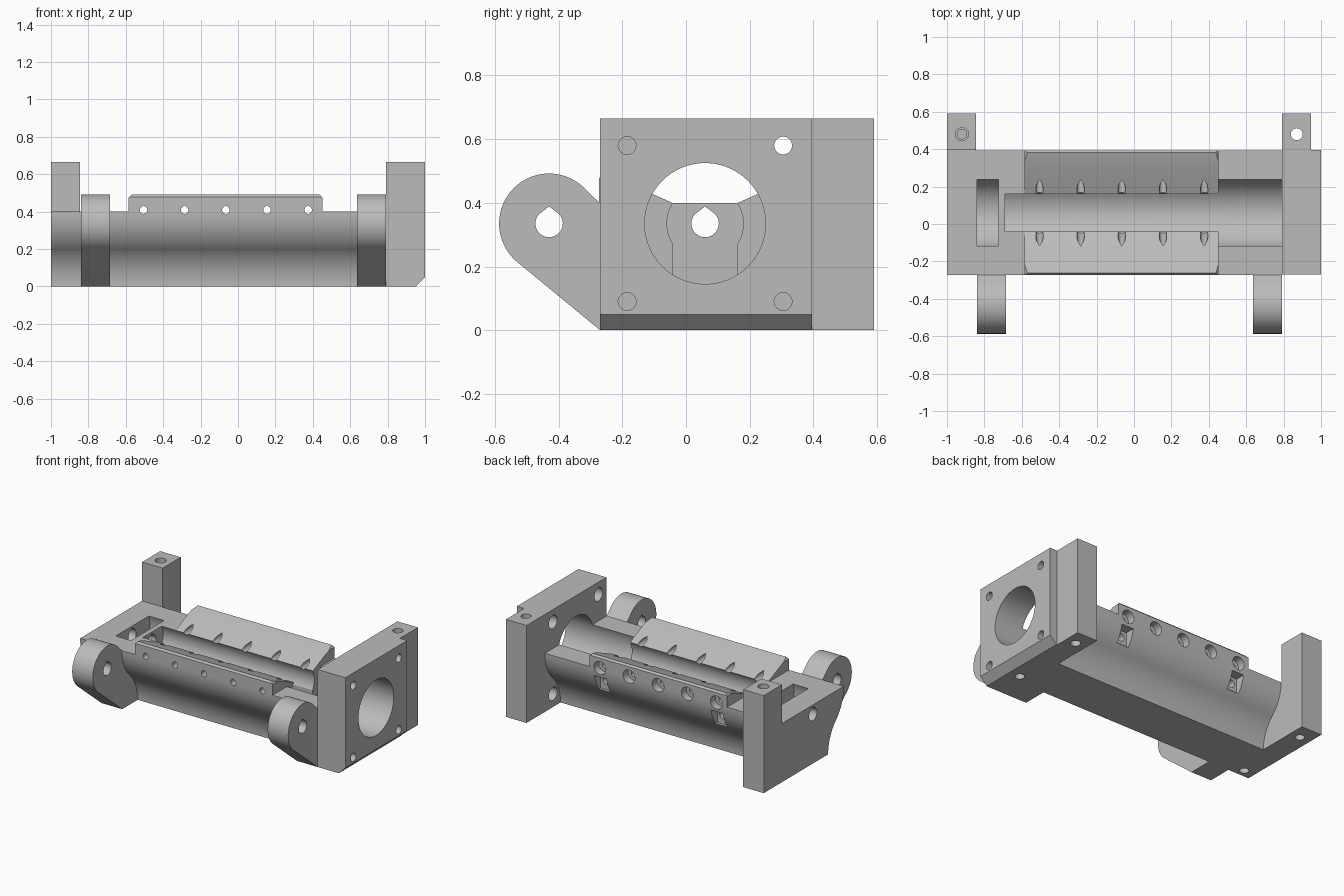
import bpy, bmesh, math

cube = bpy.data.objects.get("Cube")
if cube:
    bpy.data.objects.remove(cube, do_unlink=True)

grey = bpy.data.materials.new("Plain grey")
grey.use_nodes = True
COLOR = (0.5, 0.5, 0.5, 1)
grey.diffuse_color = COLOR
grey.node_tree.nodes["Principled BSDF"].inputs["Base Color"].default_value = COLOR

CY, CZ = 0.06, 0.335            # axis of the main bore
TOP, BODY_TOP = 0.665, 0.4
FRONT, BACK, REAR = -0.27, 0.395, 0.59


def arc(u, v, r, start, end, n=24):
    angles = [math.radians(start + (end - start) * i / n) for i in range(n + 1)]
    return [(u + r * math.cos(a), v + r * math.sin(a)) for a in angles]


def circle(u, v, r, n=40):
    return arc(u, v, r, 0, 360, n)[:-1]


def teardrop(u, v, r):
    return arc(u, v, r, 135, 405, 30) + [(u, v + r * 1.25)]


def rect(u0, u1, v0, v1):
    return [(u0, v0), (u1, v0), (u1, v1), (u0, v1)]


def prism(name, points, axis, a, b):
    """Extrude a 2D outline along an axis from a to b."""
    place = {"x": lambda u, v, w: (w, u, v),
             "y": lambda u, v, w: (u, w, v),
             "z": lambda u, v, w: (u, v, w)}[axis]
    bm = bmesh.new()
    low = [bm.verts.new(place(u, v, a)) for u, v in points]
    high = [bm.verts.new(place(u, v, b)) for u, v in points]
    bm.faces.new(low)
    bm.faces.new(high[::-1])
    for i in range(len(points)):
        j = (i + 1) % len(points)
        bm.faces.new((low[i], low[j], high[j], high[i]))
    bmesh.ops.recalc_face_normals(bm, faces=bm.faces)
    mesh = bpy.data.meshes.new(name)
    bm.to_mesh(mesh)
    bm.free()
    mesh.materials.append(grey)
    obj = bpy.data.objects.new(name, mesh)
    bpy.context.scene.collection.objects.link(obj)
    return obj


def finish(obj, cuts=()):
    """Subtract each (outline, axis, a, b) cut, then shade."""
    for cut in cuts:
        cutter = prism("cutter", *cut)
        cutter.hide_render = True
        mod = obj.modifiers.new("cut", "BOOLEAN")
        mod.operation, mod.solver, mod.object = "DIFFERENCE", "EXACT", cutter
        bpy.context.view_layer.update()
        graph = bpy.context.evaluated_depsgraph_get()
        mesh = bpy.data.meshes.new_from_object(obj.evaluated_get(graph))
        obj.modifiers.clear()
        obj.data = mesh
        bpy.data.objects.remove(cutter, do_unlink=True)
    for other in bpy.context.selected_objects:
        other.select_set(False)
    obj.select_set(True)
    bpy.context.view_layer.objects.active = obj
    bpy.ops.object.shade_smooth_by_angle(angle=math.radians(25))


# Shared cuts
bore = (circle(CY, CZ, 0.19, 64), "x", 0.45, 1.1)
screw_x = [-0.505 + 0.22 * i for i in range(5)]
screws = [(teardrop(x, 0.408, 0.02), "y", -0.5, 0.5) for x in screw_x]
counterbores = [(circle(x, 0.41, 0.045), "y", 0.34, 0.5) for x in screw_x]

# Cradle body: S-curved flanks over a narrow foot
R, HALF = 0.278, 0.333
flank = arc(HALF - R, BODY_TOP, R, 0, -46) + arc(HALF - R + 2 * R * math.cos(math.radians(46)), 0, R, 134, 180)[1:]
flank[-1] = (flank[-1][0], 0)
outline = [(CY + h, z) for h, z in flank] + [(CY - h, z) for h, z in reversed(flank)]
body = prism("cradle_body", outline, "x", -1, 0.79)
wall = arc(0, CZ, 0.19, -90, -58, 12) + arc(0, CZ, 0.12, -33.5, 33.5, 16) + [(0.1, 0.5)]
trough = [(CY + h, z) for h, z in wall] + [(CY - h, z) for h, z in reversed(wall[1:])]
cuts = [bore,
        (trough, "x", -0.69, 0.46),
        (circle(CY, CZ, 0.19, 64), "x", -0.84, -0.725),
        (rect(CY - 0.178, CY + 0.178, 0.38, 0.5), "x", -0.84, -0.725),
        (teardrop(CY, CZ, 0.043), "x", -1.1, -0.6),
        (circle(-0.92, -0.05, 0.03), "z", -0.1, 0.1)]
for x in (screw_x[0], screw_x[-1]):
    cuts += [(rect(x - 0.045, x + 0.045, 0.235, 0.345), "y", 0.32, 0.5),
             (circle(x, 0.3, 0.028), "y", 0.2, 0.5)]
finish(body, cuts + screws + counterbores)

# Clamp jaws, mirrored about the bore axis, with chamfered top ends
jaw = [(0.103, 0.4), (0.175, 0.432), (0.23, 0.456), (0.275, 0.474), (0.31, 0.486),
       (0.322, 0.49), (HALF, 0.478), (HALF, 0.4)]
for name, side in (("rear_jaw", 1), ("front_jaw", -1)):
    obj = prism(name, [(CY + side * h, z) for h, z in jaw], "x", -0.585, 0.452)
    ends = [([(x, 0.474), (x - s * 0.02, 0.496), (x + s * 0.02, 0.496), (x + s * 0.02, 0.474)], "y", -0.5, 0.6)
            for x, s in ((-0.585, -1), (0.452, 1))]
    finish(obj, screws + ends + (counterbores if side > 0 else []))

# Motor plate with bore, corner screws and lower chamfer
plate = prism("motor_plate", [(0.79, 0), (0.95, 0), (1, 0.05), (1, TOP), (0.79, TOP)], "y", FRONT, BACK)
cuts = [bore, (circle(0.87, -0.05, 0.03), "z", -0.1, 0.1)]
for y in (CY - 0.245, CY + 0.245):
    for z in (CZ - 0.245, CZ + 0.245):
        cuts += [(circle(y, z, 0.028), "x", 0.7, 1.1), (circle(y, z, 0.045), "x", 0.7, 0.86)]
finish(plate, cuts)

# Rear mounting posts
finish(prism("plate_post", rect(BACK, REAR, 0, TOP), "x", 0.79, 0.945),
       [(circle(0.87, 0.48, 0.032), "z", -0.1, 0.8)])
step = [(0.2, 0), (REAR, 0), (REAR, TOP), (BACK, TOP), (BACK, BODY_TOP), (0.2, BODY_TOP)]
finish(prism("end_post", step, "x", -1, -0.845),
       [(circle(-0.92, 0.48, 0.035), "z", 0.56, 0.8),
        (circle(-0.92, 0.48, 0.025), "z", 0.4, 0.6),
        (circle(-0.92, 0.48, 0.03), "z", -0.1, 0.1)])

# Front hinge lugs
lug = arc(-0.43, CZ, 0.157, 45, 231, 48) + [(FRONT, 0), (-0.05, 0), (-0.15, 0.25), (-0.2, 0.39), (FRONT, 0.398)]
for name, x in (("right_lug", -0.84), ("left_lug", 0.635)):
    finish(prism(name, lug, "x", x, x + 0.155),
           [(teardrop(-0.43, CZ, 0.043), "x", x - 0.1, x + 0.3)])
